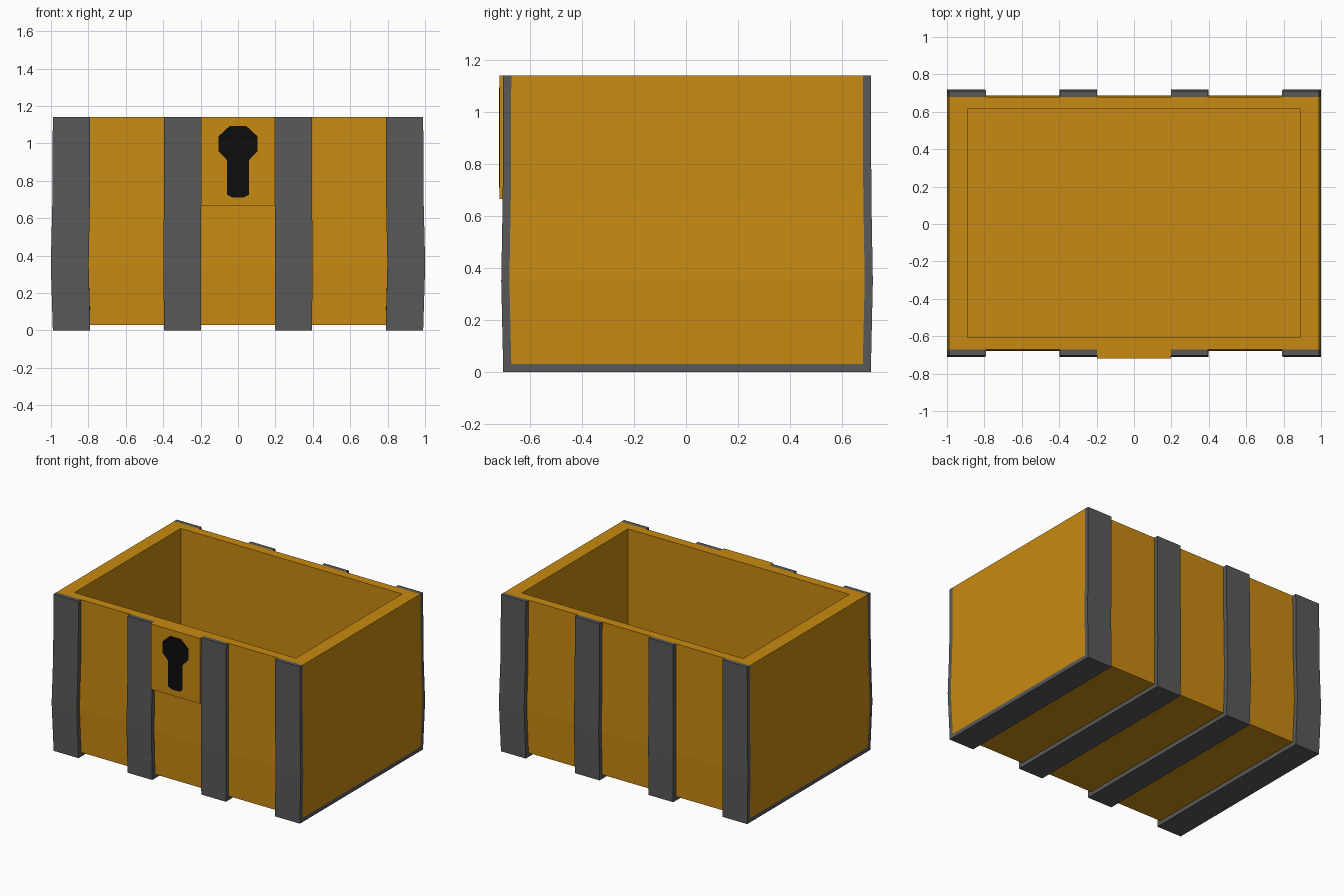
import bpy, bmesh, math

if "Cube" in bpy.data.objects:
    bpy.data.objects.remove(bpy.data.objects["Cube"])

TOP, BELLY, BASE = 1.14, 0.35, 0.03
YC = 0.004                       # chest centre in y (lock plate overhangs the front)
LEVELS = [(BELLY, 1.011), (0.67, 1.003), (TOP, 1.0)]   # height, belly scale


def material(name, rgb):
    m = bpy.data.materials.new(name)
    m.diffuse_color = (*rgb, 1)
    m.use_nodes = True
    m.node_tree.nodes["Principled BSDF"].inputs["Base Color"].default_value = m.diffuse_color
    return m


WOOD = material("wood", (0.58, 0.255, 0.006))
IRON = material("iron", (0.1, 0.1, 0.1))
BLACK = material("black", (0.004, 0.004, 0.004))


def finish(bm, name, mat):
    bmesh.ops.recalc_face_normals(bm, faces=bm.faces)
    me = bpy.data.meshes.new(name)
    bm.to_mesh(me)
    bm.free()
    me.materials.append(mat)
    ob = bpy.data.objects.new(name, me)
    bpy.context.collection.objects.link(ob)
    return ob


def bridge(bm, a, b):
    n = len(a)
    for i in range(n):
        bm.faces.new((a[i], a[(i + 1) % n], b[(i + 1) % n], b[i]))


# Hollow wooden box: rectangular rings up the outside, over the rim, down inside
def make_body():
    bm = bmesh.new()
    rings = [(0.99, 0.676, BASE)]
    rings += [(0.99 * s, 0.676 * s, z) for z, s in LEVELS]
    rings += [(0.89, 0.61, TOP), (0.89, 0.61, 0.13)]
    loops = [[bm.verts.new((sx * hx, YC + sy * hy, z))
              for sx, sy in ((-1, -1), (1, -1), (1, 1), (-1, 1))]
             for hx, hy, z in rings]
    for a, b in zip(loops, loops[1:]):
        bridge(bm, a, b)
    bm.faces.new(loops[0])
    bm.faces.new(loops[-1])
    finish(bm, "chest_body", WOOD)


# U-shaped iron strap: rectangular section swept down the front, under, up the back
def make_strap(name, x0, x1):
    bm = bmesh.new()
    half = [(0.676 * s, z, 0.707 * s, z, s) for z, s in reversed(LEVELS)]
    half.append((0.676, BASE, 0.707, 0.0, 1.0))
    path = [(-1, p) for p in half] + [(1, p) for p in reversed(half)]
    loops = []
    for side, (yi, zi, yo, zo, s) in path:
        loops.append([bm.verts.new((x * s, YC + side * y, z))
                      for x, y, z in ((x0, yi, zi), (x1, yi, zi), (x1, yo, zo), (x0, yo, zo))])
    for a, b in zip(loops, loops[1:]):
        bridge(bm, a, b)
    bm.faces.new(loops[0])
    bm.faces.new(loops[-1])
    finish(bm, name, IRON)


# Flat outline in the xz plane, given thickness in y
def make_slab(name, outline, y_front, y_back, mat):
    bm = bmesh.new()
    front = [bm.verts.new((x, y_front, z)) for x, z in outline]
    back = [bm.verts.new((x, y_back, z)) for x, z in outline]
    bridge(bm, front, back)
    bm.faces.new(front)
    bm.faces.new(back)
    finish(bm, name, mat)


make_body()
for tag, s in (("left", -1), ("right", 1)):
    make_strap(f"outer_strap_{tag}", *sorted((s * 0.79, s * 0.99)))
    make_strap(f"inner_strap_{tag}", *sorted((s * 0.197, s * 0.395)))

# Lock plate and keyhole
make_slab("lock_plate", [(-0.197, 0.665), (0.197, 0.665), (0.197, TOP), (-0.197, TOP)],
          -0.718, -0.67, WOOD)
right = [(0.03, 0.71), (0.058, 0.725), (0.058, 0.91)]
right += [(0.113 * math.cos(a), 0.998 + 0.104 * math.sin(a))
          for a in (math.radians(d) for d in (-22.5, 22.5, 67.5))]
keyhole = right + [(-x, z) for x, z in reversed(right)]
make_slab("keyhole", keyhole, -0.72, -0.715, BLACK)
